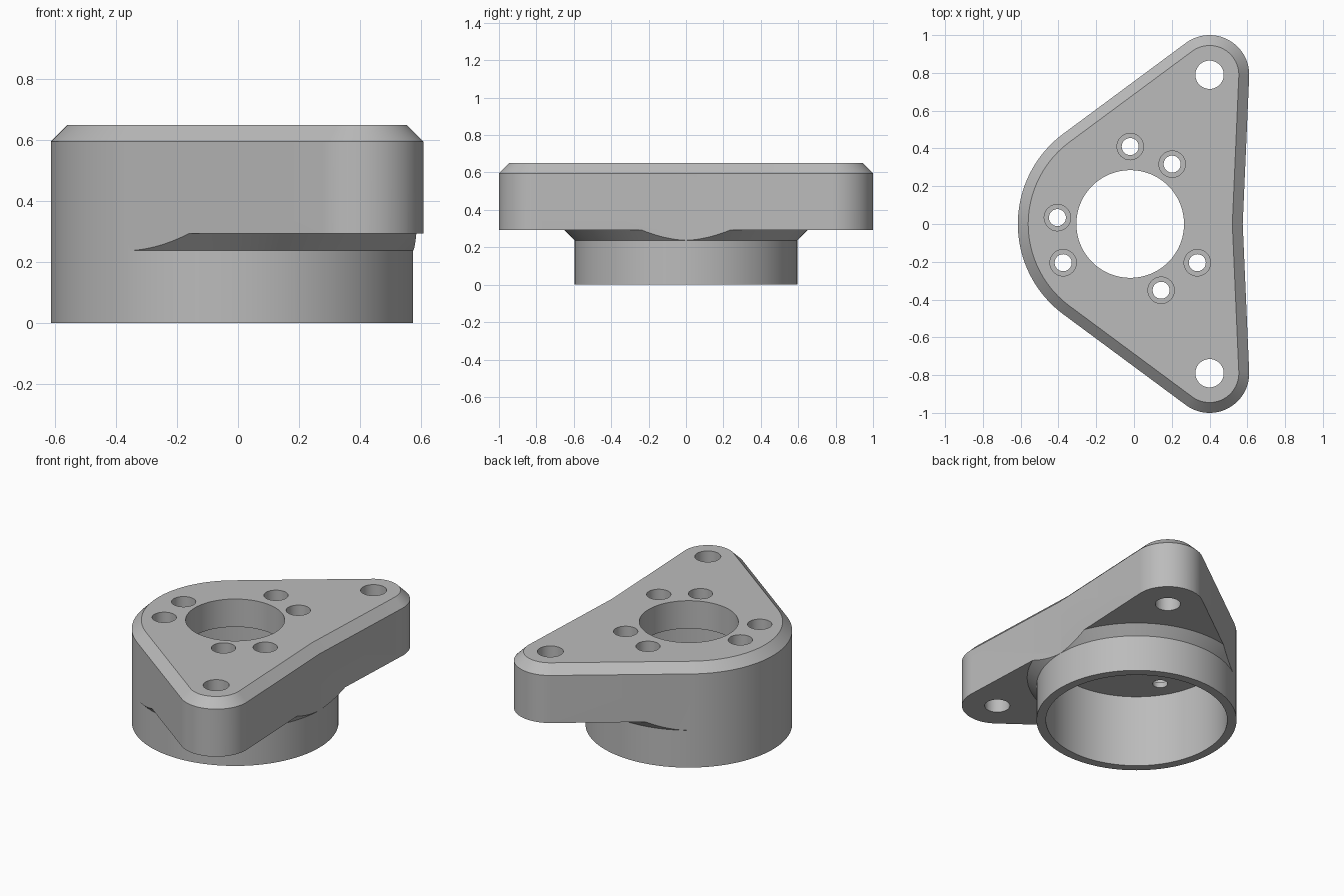
import bpy, bmesh, math
from mathutils import Vector

if "Cube" in bpy.data.objects:
    bpy.data.objects.remove(bpy.data.objects["Cube"])

HUB, HUB_R = Vector((-0.02, 0)), 0.595
LOBE, LOBE_R = Vector((0.4, 0.79)), 0.21
TOP, UNDER, FLOOR, CHAMFER = 0.65, 0.293, 0.473, 0.055

metal = bpy.data.materials.new("grey metal")
metal.use_nodes = True
GREY = (0.5, 0.5, 0.5, 1)
metal.diffuse_color = GREY
metal.node_tree.nodes["Principled BSDF"].inputs["Base Color"].default_value = GREY


def make_object(name, bm):
    bmesh.ops.recalc_face_normals(bm, faces=bm.faces)
    mesh = bpy.data.meshes.new(name)
    bm.to_mesh(mesh)
    bm.free()
    mesh.materials.append(metal)
    obj = bpy.data.objects.new(name, mesh)
    bpy.context.collection.objects.link(obj)
    return obj


def loft(name, loops):
    """Closed solid through stacked loops of equal length."""
    bm = bmesh.new()
    rings = [[bm.verts.new(p) for p in loop] for loop in loops]
    n = len(rings[0])
    for a, b in zip(rings, rings[1:]):
        for i in range(n):
            j = (i + 1) % n
            bm.faces.new((a[i], a[j], b[j], b[i]))
    bm.faces.new(rings[0])
    bm.faces.new(rings[-1])
    return make_object(name, bm)


def turned(name, centre, profile, n):
    """Solid of revolution from (radius, height) pairs."""
    return loft(name, [[(centre[0] + r * math.cos(math.tau * i / n),
                         centre[1] + r * math.sin(math.tau * i / n), z)
                        for i in range(n)] for r, z in profile])


def outline(inset, z):
    """Hub circle and two lobes joined by tangent lines."""
    hub_r, lobe_r = HUB_R - inset, LOBE_R - inset
    d = LOBE - HUB
    mid = math.atan2(d.y, d.x)
    spread = math.acos((hub_r - lobe_r) / d.length)
    lo, hi = mid - spread, mid + spread

    def arc(c, r, a, b, n):
        return [(c.x + r * math.cos(a + (b - a) * i / n),
                 c.y + r * math.sin(a + (b - a) * i / n)) for i in range(n + 1)]

    waist = (LOBE.x * math.cos(lo) + LOBE.y * math.sin(lo) + lobe_r) / math.cos(lo)
    half = arc(LOBE, lobe_r, lo, hi, 32) + arc(HUB, hub_r, hi, math.pi, 32)[:-1]
    pts = [(waist, 0)] + half + [(HUB.x - hub_r, 0)] + [(x, -y) for x, y in reversed(half)]
    return [(x, y, z) for x, y in pts]


def combine(body, tool, operation):
    tool.hide_render = True
    mod = body.modifiers.new(tool.name, 'BOOLEAN')
    mod.operation, mod.object, mod.solver = operation, tool, 'EXACT'
    bpy.context.view_layer.objects.active = body
    bpy.ops.object.modifier_apply(modifier=mod.name)
    bpy.data.objects.remove(tool)


# Chamfered triangular block, full height
body = loft("mounting_flange", [outline(0, 0), outline(0, TOP - CHAMFER), outline(CHAMFER, TOP)])

# Trim to a round hub with a conical flare below the lobes
r = HUB_R + 0.0003
combine(body, turned("hub_envelope", HUB, [(r, -0.1), (r, 0.237), (r + UNDER - 0.237, UNDER),
                                           (1.5, UNDER), (1.5, 1)], 192), 'INTERSECT')

# Bottom pocket and central bore
combine(body, turned("bore_cutter", HUB, [(0.54, -0.2), (0.54, FLOOR),
                                          (0.285, FLOOR), (0.285, 1)], 128), 'DIFFERENCE')

# Counterbored bolt holes: two interleaved sets of three
for start, radius in ((90, 0.41), (55, 0.387)):
    for k in range(3):
        a = math.radians(start + 120 * k)
        c = HUB + radius * Vector((math.cos(a), math.sin(a)))
        combine(body, turned("bolt_cutter", c, [(0.045, FLOOR - 0.05), (0.045, FLOOR + 0.035),
                                                (0.07, FLOOR + 0.035), (0.07, 1)], 40), 'DIFFERENCE')

# Plain through holes in the lobes
for side in (1, -1):
    combine(body, turned("lobe_cutter", (LOBE.x, side * LOBE.y),
                         [(0.075, 0), (0.075, 1)], 48), 'DIFFERENCE')

bpy.ops.object.select_all(action='DESELECT')
body.select_set(True)
bpy.context.view_layer.objects.active = body
bpy.ops.object.shade_smooth_by_angle(angle=math.radians(25))
